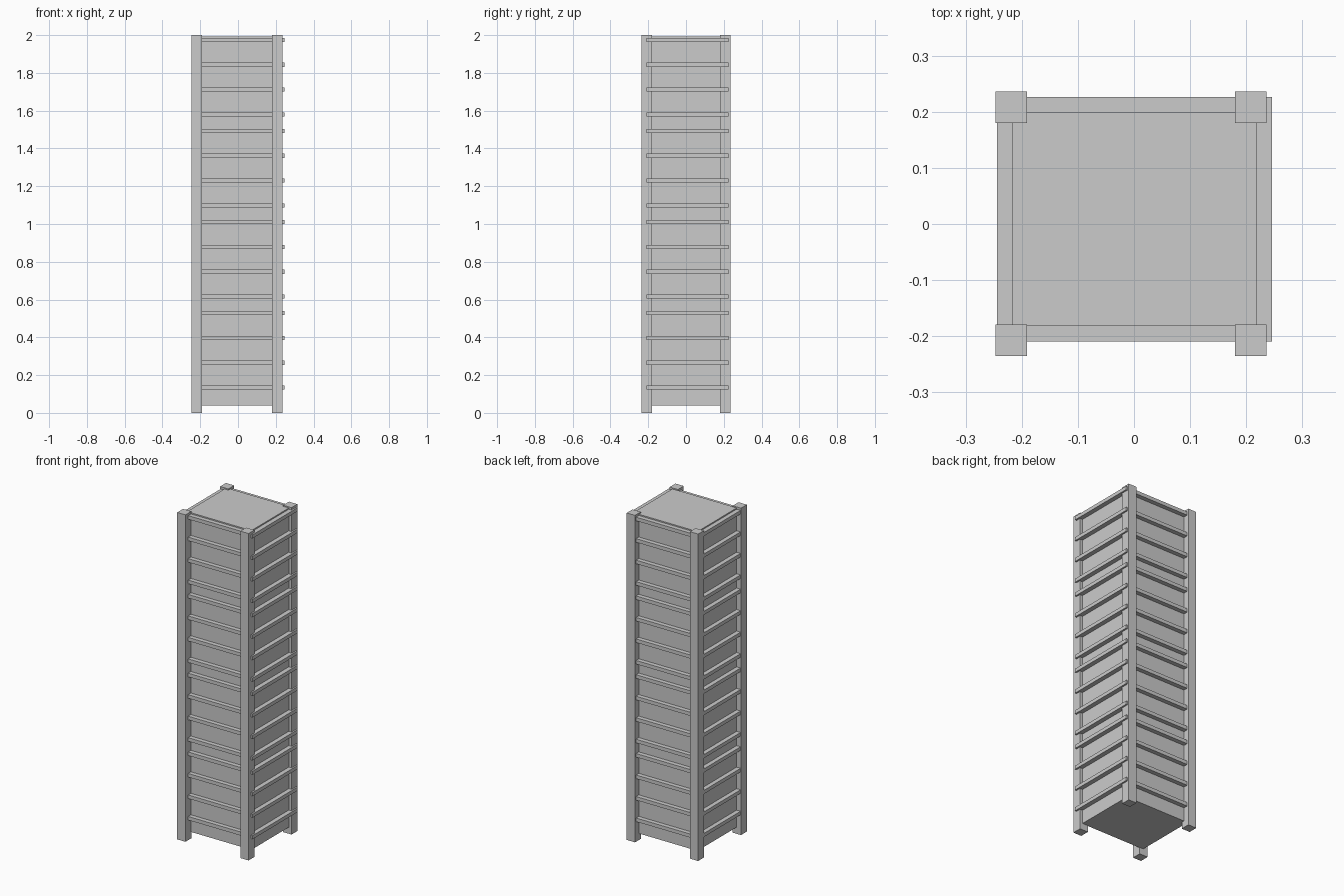
import bpy

if "Cube" in bpy.data.objects:
    bpy.data.objects.remove(bpy.data.objects["Cube"])


def box(name, x0, x1, y0, y1, z0, z1):
    """Axis-aligned block given by its limits."""
    bpy.ops.mesh.primitive_cube_add(
        size=1, location=((x0 + x1) / 2, (y0 + y1) / 2, (z0 + z1) / 2))
    ob = bpy.context.object
    ob.name = name
    ob.scale = (x1 - x0, y1 - y0, z1 - z0)
    bpy.ops.object.transform_apply(location=False, rotation=False, scale=True)
    return ob


# Inner cabinet body, raised off the ground
box("cabinet_body", -0.217, 0.218, -0.182, 0.199, 0.04, 1.993)

# Four square corner posts
POST = 0.056
for side, x in (("left", -0.247), ("right", 0.18)):
    for end, y in (("front", -0.235), ("back", 0.18)):
        box(f"{end}_{side}_post", x, x + POST, y, y + POST, 0, 2)

# Slats wrapping all four sides, in four groups of four
X0, X1, Y0, Y1 = -0.244, 0.246, -0.209, 0.226
DEPTH, HALF = 0.03, 0.011
for group in range(4):
    for i in range(4):
        z = 0.134 + 0.482 * group + 0.1315 * i
        z0, z1 = z - HALF, z + HALF
        tag = f"slat_{group * 4 + i + 1}"
        box("front_" + tag, X0 + DEPTH, X1 - DEPTH, Y0, Y0 + DEPTH, z0, z1)
        box("back_" + tag, X0 + DEPTH, X1 - DEPTH, Y1 - DEPTH, Y1, z0, z1)
        box("left_" + tag, X0, X0 + DEPTH, Y0, Y1, z0, z1)
        box("right_" + tag, X1 - DEPTH, X1, Y0, Y1, z0, z1)
